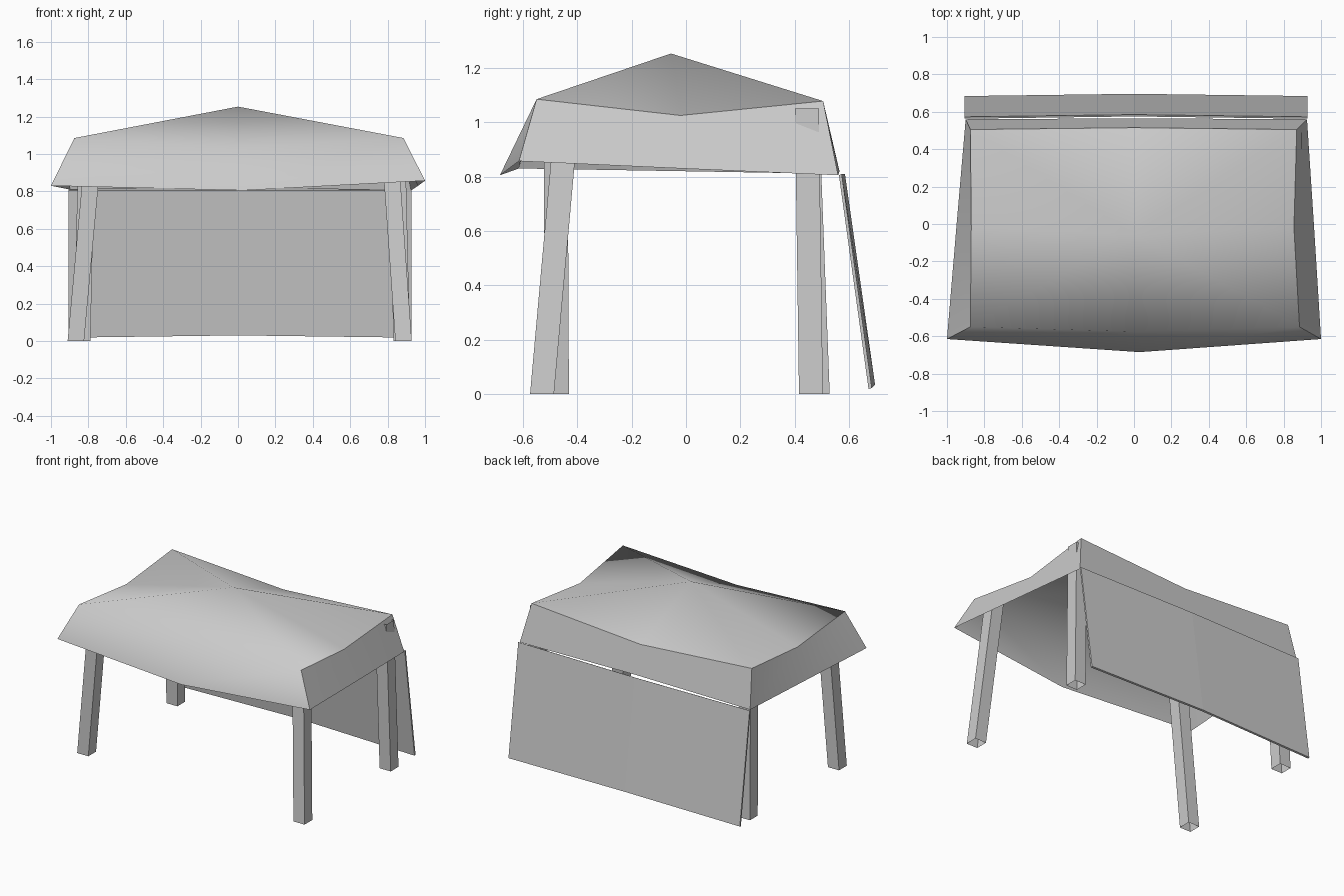
import bpy
import bmesh
from mathutils import Vector

cube = bpy.data.objects.get("Cube")
if cube:
    bpy.data.objects.remove(cube, do_unlink=True)

# One plain grey for cloth and frame
grey = bpy.data.materials.new("canopy_grey")
grey.use_nodes = True
colour = (0.6, 0.6, 0.6, 1)
grey.diffuse_color = colour
grey.node_tree.nodes["Principled BSDF"].inputs["Base Color"].default_value = colour


def make_object(name, bm):
    mesh = bpy.data.meshes.new(name)
    bm.to_mesh(mesh)
    bm.free()
    mesh.materials.append(grey)
    obj = bpy.data.objects.new(name, mesh)
    bpy.context.scene.collection.objects.link(obj)
    return obj


def bridge(bm, lower, upper, smooth=False):
    """Join two closed rings with quads."""
    faces = []
    for i in range(len(lower)):
        j = (i + 1) % len(lower)
        face = bm.faces.new((lower[i], lower[j], upper[j], upper[i]))
        face.smooth = smooth
        faces.append(face)
    return faces


# Cloth roof: a fan around the peak and a flared valance; rings run
# front left, front middle, front right, and on around
eave = [(-.875, -.55, 1.085), (0, -.575, 1.03), (.885, -.55, 1.085), (.855, -.02, 1.025),
        (.87, .505, 1.078), (0, .515, 1.02), (-.875, .505, 1.078), (-.87, -.02, 1.03)]
hem = [(-1, -.615, .83), (.03, -.685, .805), (1, -.615, .857), (.963, -.02, .83),
       (.925, .56, .805), (0, .565, .82), (-.9, .56, .81), (-.95, -.02, .82)]
bm = bmesh.new()
peak = bm.verts.new((0, -.055, 1.253))
top = [bm.verts.new(p) for p in eave]
bottom = [bm.verts.new(p) for p in hem]
for i in range(8):
    bm.faces.new((peak, top[i], top[(i + 1) % 8])).smooth = True
bridge(bm, bottom, top, True)
# The front rolls over softly; the other eaves and the corners are creased
for i in range(8):
    if i > 1:
        bm.edges.get((top[i], top[(i + 1) % 8])).smooth = False
    if i % 2 == 0:
        bm.edges.get((top[i], bottom[i])).smooth = False
make_object("roof_cloth", bm)

# Back wall: slanted cloth panel, bowed slightly in the middle
bm = bmesh.new()
columns = []
for x, bow in ((-.905, 0), (0, .012), (.928, 0)):
    columns.append([bm.verts.new((x, y + bow, z)) for y, z in
                    ((.672, .018 + bow), (.684, .022 + bow), (.573, .81), (.563, .805))])
for a, b in zip(columns, columns[1:]):
    bridge(bm, a, b)
bm.faces.new(columns[0])
bm.faces.new(columns[-1][::-1])
bmesh.ops.recalc_face_normals(bm, faces=bm.faces)
make_object("back_wall", bm)


# Legs: square open tubes leaning in towards the roof corners
def leg(name, foot, head, size=.088):
    bm = bmesh.new()
    rings = []
    for centre in (foot, head):
        rings.append([bm.verts.new(Vector(centre) + Vector((sx, sy, 0)) * size / 2)
                      for sx, sy in ((-1, -1), (1, -1), (1, 1), (-1, 1))])
    bridge(bm, *rings)
    make_object(name, bm)


leg("front_left_leg", (.885, -.53, 0), (.81, -.435, 1.06))
leg("front_right_leg", (-.867, -.475, 0), (-.77, -.48, 1.06))
leg("back_left_leg", (.875, .46, 0), (.85, .445, 1.05))
leg("back_right_leg", (-.833, .485, 0), (-.81, .445, 1.05))
